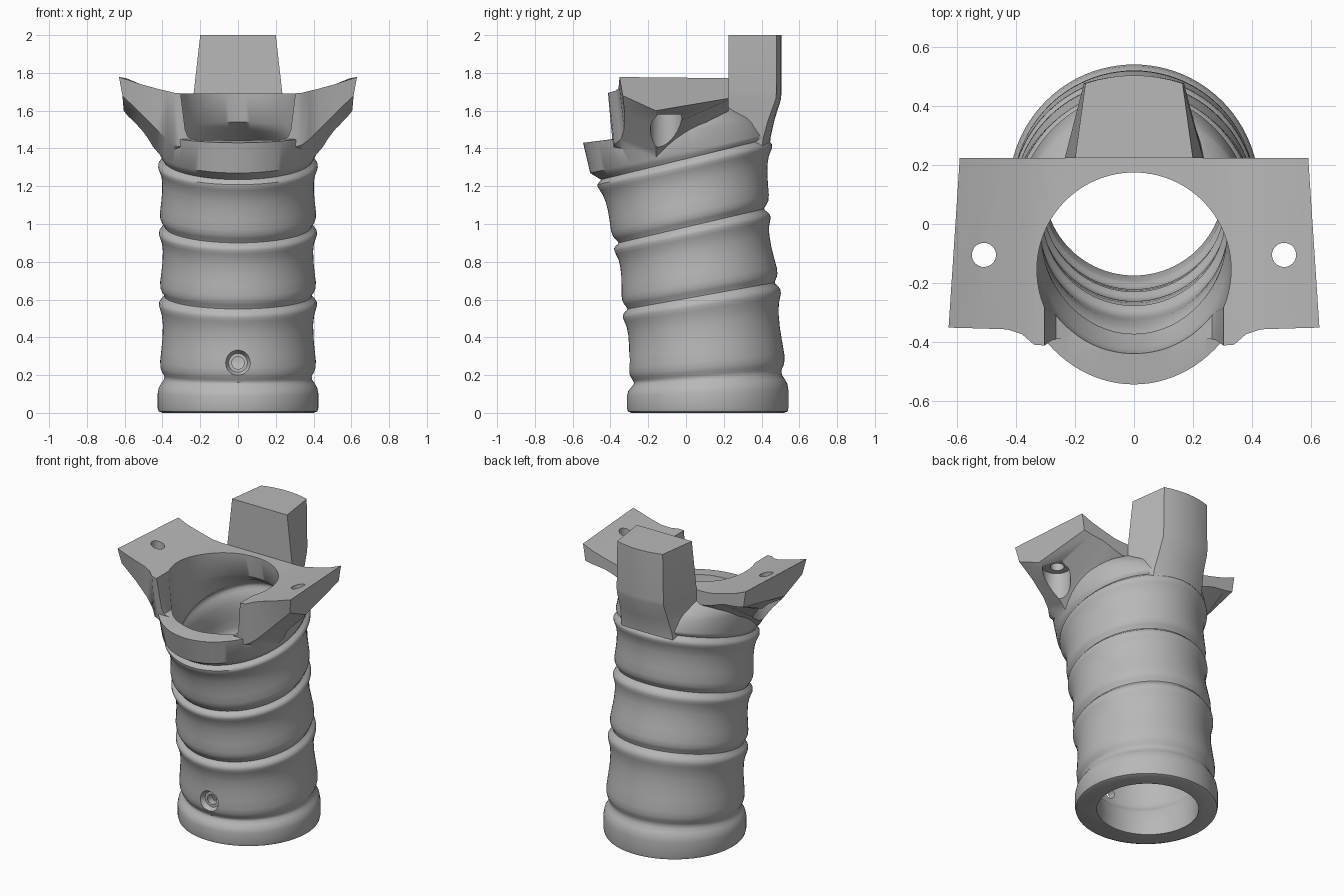
import bpy, bmesh, math
from mathutils import Matrix

if "Cube" in bpy.data.objects:
    bpy.data.objects.remove(bpy.data.objects["Cube"])

grey = bpy.data.materials.new("plain_grey")
grey.use_nodes = True
colour = (0.48, 0.48, 0.48, 1)
grey.diffuse_color = colour
grey.node_tree.nodes["Principled BSDF"].inputs["Base Color"].default_value = colour


def loft(name, rings):
    """Closed solid through a list of equal-length point rings."""
    bm = bmesh.new()
    rows = [[bm.verts.new(p) for p in ring] for ring in rings]
    n = len(rows[0])
    for a, b in zip(rows, rows[1:]):
        for i in range(n):
            j = (i + 1) % n
            bm.faces.new((a[i], a[j], b[j], b[i]))
    bm.faces.new(rows[0])
    bm.faces.new(rows[-1])
    bmesh.ops.recalc_face_normals(bm, faces=bm.faces)
    return finish(name, bm)


def finish(name, bm):
    mesh = bpy.data.meshes.new(name)
    bm.to_mesh(mesh)
    bm.free()
    mesh.materials.append(grey)
    obj = bpy.data.objects.new(name, mesh)
    bpy.context.collection.objects.link(obj)
    return obj


def cylinder(name, centre, r1, r2, depth, along_y=False):
    bm = bmesh.new()
    matrix = Matrix.Translation(centre)
    if along_y:
        matrix = matrix @ Matrix.Rotation(math.pi / 2, 4, 'X')
    bmesh.ops.create_cone(bm, cap_ends=True, segments=32, radius1=r1,
                          radius2=r2, depth=depth, matrix=matrix)
    return finish(name, bm)


def ring(front, z_front, back, z_back, half_x, count=96):
    """Tilted ellipse given by its front and back points."""
    points = []
    for i in range(count):
        a = 2 * math.pi * i / count
        t = (1 - math.cos(a)) / 2
        points.append((half_x * math.sin(a), front + (back - front) * t,
                       z_front + (z_back - z_front) * t))
    return points


def combine(target, other, operation):
    other.hide_render = True
    mod = target.modifiers.new(operation, 'BOOLEAN')
    mod.operation = operation
    mod.solver = 'EXACT'
    mod.object = other
    bpy.context.view_layer.objects.active = target
    bpy.ops.object.modifier_apply(modifier=mod.name)
    bpy.data.objects.remove(other)


# Grooves: centre y, half depth, half width, front z, back z
grooves = [(0.115, 0.39, 0.39, 0.16, 0.22), (0.08, 0.39, 0.39, 0.55, 0.69),
           (0.028, 0.385, 0.39, 0.90, 1.08), (-0.01, 0.44, 0.395, 1.235, 1.45)]
# Swell between two grooves: fraction of the way, added radius
swell = [(0, 0), (0.03, 0.004), (0.07, 0.014), (0.12, 0.021), (0.2, 0.022), (0.35, 0.015),
         (0.5, 0.009), (0.65, 0.008), (0.76, 0.013), (0.83, 0.022), (0.88, 0.028),
         (0.92, 0.027), (0.955, 0.017), (0.98, 0.005)]


def stations(wall):
    result = []
    for a, b in zip(grooves, grooves[1:]):
        for t, bulge in swell:
            c, ry, rx, zf, zb = [p + (q - p) * t for p, q in zip(a, b)]
            grow = bulge - wall
            result.append(ring(c - ry - grow, zf, c + ry + grow, zb, rx + grow))
    return result


# Leaning ribbed tube, with the foot ring below and the collar above
foot = [ring(-0.29, 0, 0.52, 0, 0.40), ring(-0.308, 0.008, 0.538, 0.008, 0.42),
        ring(-0.312, 0.025, 0.542, 0.025, 0.425), ring(-0.312, 0.09, 0.542, 0.12, 0.425),
        ring(-0.306, 0.115, 0.536, 0.155, 0.419), ring(-0.290, 0.135, 0.522, 0.18, 0.405),
        ring(-0.278, 0.15, 0.508, 0.20, 0.393)]
collar = [ring(-0.45, 1.235, 0.43, 1.45, 0.395), ring(-0.475, 1.25, 0.445, 1.465, 0.405),
          ring(-0.507, 1.27, 0.445, 1.48, 0.415), ring(-0.545, 1.43, 0.41, 1.54, 0.415),
          ring(-0.415, 1.445, 0.38, 1.57, 0.405), ring(-0.415, 1.665, 0.22, 1.675, 0.37)]
grip = loft("vertical_grip", foot + stations(0) + collar)

# Hollow bore, following the ribs and opening out at the saddle
bore = loft("bore", [ring(-0.175, -0.05, 0.43, -0.05, 0.305),
                     ring(-0.175, 0.08, 0.43, 0.10, 0.305)]
            + stations(0.08)
            + [ring(-0.38, 1.25, 0.32, 1.465, 0.315), ring(-0.425, 1.31, 0.25, 1.50, 0.325),
               ring(-0.44, 1.44, 0.20, 1.54, 0.33), ring(-0.485, 1.685, 0.175, 1.685, 0.33),
               ring(-0.485, 1.85, 0.175, 1.85, 0.33)])

# Saddle wings, lofted across from one tip to the other
# Section: x, front y, top z, back low z, ridge z, front low z
half = [(0.28, -0.415, 1.69, 1.60, 1.30, 1.40), (0.34, -0.41, 1.695, 1.615, 1.31, 1.42),
        (0.38, -0.375, 1.705, 1.63, 1.33, 1.45), (0.43, -0.358, 1.717, 1.645, 1.385, 1.50),
        (0.52, -0.355, 1.742, 1.655, 1.49, 1.59)]


def wing_section(side, x, front, top, low_back, ridge, low_front):
    x *= side
    return [(x, front, top), (x, 0.225, top), (x, 0.225, low_back),
            (x, -0.16, ridge), (x, front + 0.03, low_front)]


def wing_tip(s):
    return [(0.63 * s, -0.352, 1.778), (0.592 * s, 0.225, 1.772),
            (0.575 * s, 0.225, 1.665), (0.605 * s, -0.16, 1.60), (0.612 * s, -0.335, 1.68)]


wings = loft("saddle_wings", [wing_tip(-1)] + [wing_section(-1, *h) for h in reversed(half)]
             + [wing_section(1, *h) for h in half] + [wing_tip(1)])
combine(grip, wings, 'UNION')

# Rear post with a rounded back: z, front y, front half x, back half x, corner y, middle y
post_rings = []
for z, yf, xf, xb, yb, ym in [(1.25, 0.20, 0.27, 0.18, 0.33, 0.37),
                              (1.38, 0.19, 0.27, 0.19, 0.40, 0.44),
                              (1.46, 0.19, 0.26, 0.185, 0.41, 0.448),
                              (1.55, 0.19, 0.25, 0.175, 0.435, 0.468),
                              (1.66, 0.20, 0.24, 0.17, 0.475, 0.503),
                              (1.69, 0.225, 0.235, 0.17, 0.478, 0.505),
                              (2.0, 0.225, 0.20, 0.165, 0.478, 0.505)]:
    arc = [(xb * k / 4, ym - (ym - yb) * (k / 4) ** 2, z) for k in range(4, -5, -1)]
    post_rings.append([(-xf, yf, z), (xf, yf, z)] + arc)
combine(grip, loft("rear_post", post_rings), 'UNION')
combine(grip, bore, 'DIFFERENCE')

# Open notch at the front of the saddle
profile = [(0.22, 1.445), (0.265, 1.46), (0.28, 1.50), (0.305, 1.70), (0.31, 1.85)]
outline = profile + [(-x, z) for x, z in reversed(profile)]
notch = loft("notch", [[(x, y, z) for x, z in outline] for y in (-0.75, -0.13)])
combine(grip, notch, 'DIFFERENCE')

# Screw holes with deep counterbores under each wing
for side in (-1, 1):
    combine(grip, cylinder("recess", (side * 0.515, -0.105, 1.38), 0.084, 0.084, 0.4),
            'DIFFERENCE')
    combine(grip, cylinder("screw_hole", (side * 0.51, -0.105, 1.7), 0.041, 0.041, 0.5),
            'DIFFERENCE')

# Countersunk hole low on the front
combine(grip, cylinder("countersink", (0, -0.32, 0.265), 0.05, 0.105, 0.10, True), 'DIFFERENCE')
combine(grip, cylinder("pin_hole", (0, -0.25, 0.265), 0.033, 0.033, 0.3, True), 'DIFFERENCE')

bpy.ops.object.select_all(action='DESELECT')
grip.select_set(True)
bpy.context.view_layer.objects.active = grip
bpy.ops.object.shade_smooth_by_angle(angle=math.radians(40))
